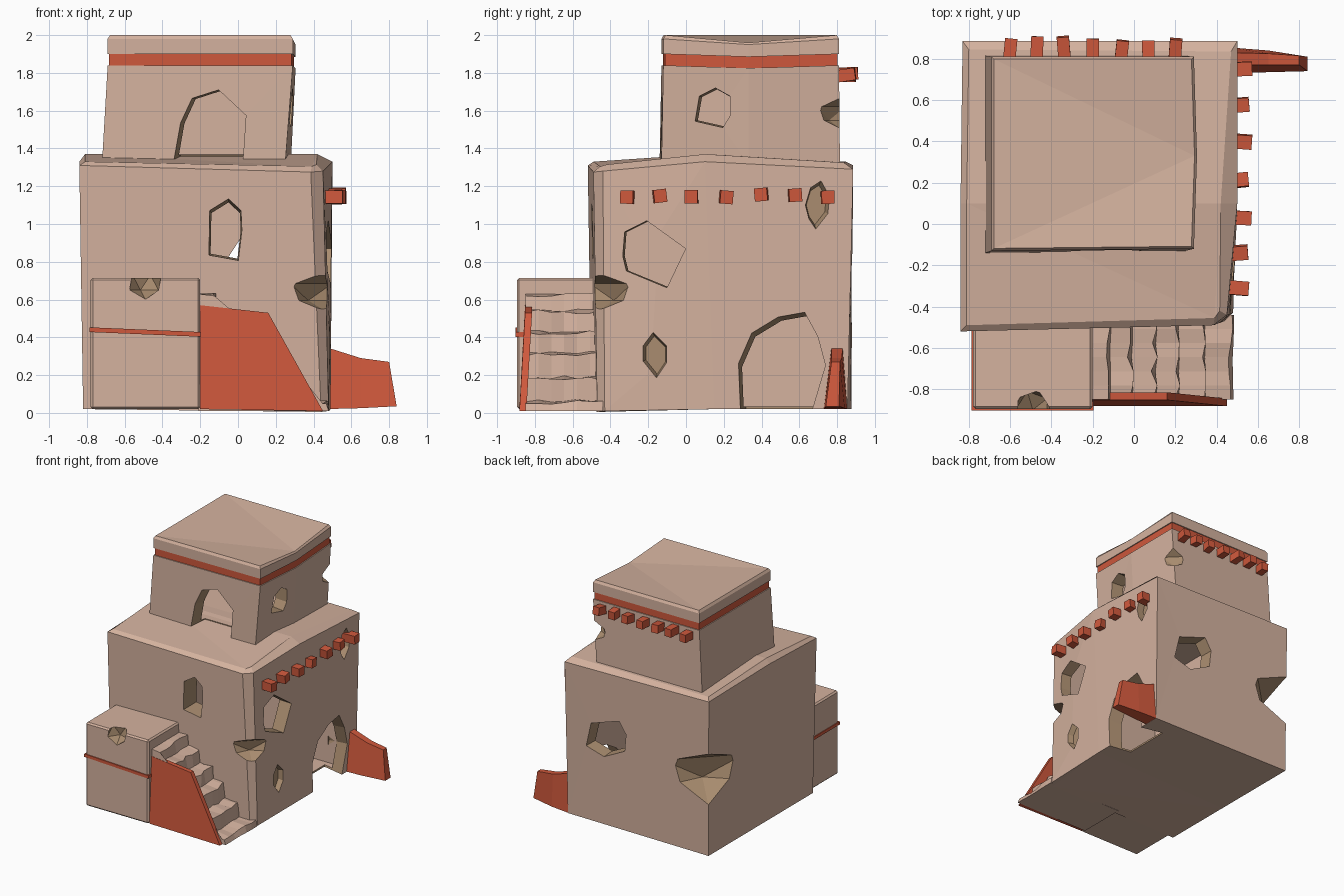
import bpy, bmesh, math, random
from mathutils import Matrix

if "Cube" in bpy.data.objects:
    bpy.data.objects.remove(bpy.data.objects["Cube"])

random.seed(4)


def material(name, col):
    m = bpy.data.materials.new(name)
    m.diffuse_color = (*col, 1)
    m.use_nodes = True
    m.node_tree.nodes["Principled BSDF"].inputs["Base Color"].default_value = m.diffuse_color
    return m


PLASTER = material("plaster", (0.66, 0.445, 0.345))
MUD = material("exposed_mud", (0.40, 0.265, 0.16))
RED = material("terracotta", (0.62, 0.098, 0.045))


def finish(name, bm, mat):
    bmesh.ops.triangulate(bm, faces=[f for f in bm.faces if len(f.verts) > 4])
    bmesh.ops.recalc_face_normals(bm, faces=bm.faces)
    me = bpy.data.meshes.new(name)
    # both wall slots exist everywhere so that cuts keep their colour
    for m in ([RED] if mat is RED else [PLASTER, MUD]):
        me.materials.append(m)
    for f in bm.faces:
        f.material_index = 1 if mat is MUD else 0
    bm.to_mesh(me)
    bm.free()
    ob = bpy.data.objects.new(name, me)
    bpy.context.collection.objects.link(ob)
    return ob


def loft(name, rings, mat):
    bm = bmesh.new()
    vs = [[bm.verts.new(p) for p in r] for r in rings]
    n = len(vs[0])
    for a, b in zip(vs, vs[1:]):
        for i in range(n):
            j = (i + 1) % n
            bm.faces.new((a[i], a[j], b[j], b[i]))
    bm.faces.new(vs[0][::-1])
    bm.faces.new(vs[-1])
    return finish(name, bm, mat)


def prism(name, pts, axis, a, b, mat, shift=(0, 0), scale=1.0):
    """Outline from depth a to depth b; the far end may shift and shrink."""
    cu = sum(p[0] for p in pts) / len(pts)
    cv = sum(p[1] for p in pts) / len(pts)
    far = [(cu + (u - cu) * scale + shift[0], cv + (v - cv) * scale + shift[1]) for u, v in pts]
    put = (lambda u, v, d: (d, u, v)) if axis == 'x' else (lambda u, v, d: (u, d, v))
    return loft(name, [[put(u, v, a) for u, v in pts], [put(u, v, b) for u, v in far]], mat)


def box(name, lo, hi, mat):
    r = [(lo[0], lo[1]), (hi[0], lo[1]), (hi[0], hi[1]), (lo[0], hi[1])]
    return loft(name, [[(x, y, z) for x, y in r] for z in (lo[2], hi[2])], mat)


def blob(loc, radii, turn=0):
    bm = bmesh.new()
    bmesh.ops.create_icosphere(bm, subdivisions=1, radius=1, matrix=Matrix.Translation(loc)
                               @ Matrix.Rotation(math.radians(turn), 4, 'Z')
                               @ Matrix.Diagonal((*radii, 1)))
    return finish("chip_cutter", bm, MUD)


def cut(ob, cutters):
    for c in cutters:
        c.hide_render = True
        m = ob.modifiers.new("cut", 'BOOLEAN')
        m.operation, m.solver, m.object = 'DIFFERENCE', 'EXACT', c
        bpy.context.view_layer.objects.active = ob
        bpy.ops.object.modifier_apply(modifier=m.name)
        bpy.data.objects.remove(c)


# Lower house: lofted rings with a worn front right corner and humped roof
house = loft("lower_house", [
    [(-.82, -.50, .02), (.44, -.47, .005), (.48, -.43, .01), (.49, .15, .02),
     (.49, .855, .02), (-.82, .875, .02), (-.82, .1, .02)],
    [(-.84, -.52, 1.31), (.385, -.49, 1.275), (.45, -.44, 1.28), (.50, .1, 1.33),
     (.50, .885, 1.29), (-.83, .885, 1.31), (-.84, .1, 1.33)],
    [(-.81, -.49, 1.33), (.39, -.455, 1.305), (.415, -.42, 1.315), (.42, .1, 1.37),
     (.47, .835, 1.325), (-.80, .845, 1.33), (-.81, .1, 1.37)]], PLASTER)
cut(house, [
    # room inside
    box("room", (-.5, -.34, .035), (.38, .76, 1.24), PLASTER),
    # doorway and windows
    prism("door", [(.27, .03), (.26, .28), (.33, .44), (.47, .525), (.61, .55), (.68, .42),
                   (.72, .27), (.65, .037)], 'x', .6, .3, MUD, (.05, -.05)),
    prism("side_window", [(-.35, .83), (-.34, .96), (-.22, 1.02), (-.01, .87), (-.11, .66), (-.33, .75)],
          'x', .6, .3, MUD, (.03, 0), .96),
    prism("front_window", [(-.155, 1.08), (-.05, 1.145), (.02, 1.08), (.025, .97), (.005, .80), (-.16, .83)],
          'y', -.6, -.3, MUD, (0, -.01), .84),
    prism("back_window", [(.27, .84), (0, .93), (-.065, .83), (-.05, .68), (.15, .58), (.32, .63)],
          'y', .98, .7, MUD, (0, 0), .9),
    # fallen plaster
    prism("chip_a", [(.63, 1.1), (.66, 1.2), (.72, 1.24), (.77, 1.15), (.76, 1.05), (.69, .96), (.65, 1.02)],
          'x', .53, .44, MUD, (-.01, 0), .75),
    prism("chip_b", [(-.24, .36), (-.18, .44), (-.1, .36), (-.1, .26), (-.16, .17), (-.24, .27)],
          'x', .52, .445, MUD, (.01, 0), .75),
    blob((.46, -.47, .64), (.14, .3, .1), -45),
    blob((-.82, .88, .66), (.28, .6, .21), 135),
])

# Upper tower, leaning slightly, with a bulging right wall
TOP = [(-.69, -.13), (.29, -.12), (.305, .33), (.29, .81), (-.69, .81)]
BOT = [(-.72, -.14), (.25, -.13), (.28, .33), (.255, .815), (-.72, .815)]


def tower_ring(grow, z, dip, pts=TOP):
    out = []
    for i, (x, y) in enumerate(pts):
        gx = grow if x > 0 else -grow
        gy = 0 if i == 2 else (grow if y > 0.5 else -grow)
        out.append((x + gx, y + gy, z - (dip if i == 2 else 0)))
    return out


tower = loft("upper_tower", [tower_ring(0, 1.32, 0, BOT), tower_ring(0, 1.84, .015)], PLASTER)
cut(tower, [
    box("tower_room", (-.62, -.04, 1.365), (.18, .72, 1.78), PLASTER),
    prism("arch", [(-.365, 1.34), (-.33, 1.54), (-.27, 1.67), (-.13, 1.715), (.015, 1.58), (0, 1.34)],
          'y', -.25, 0, MUD, (.055, -.01)),
    prism("tower_window", [(.035, 1.54), (.06, 1.68), (.15, 1.725), (.23, 1.68), (.23, 1.57), (.19, 1.505)],
          'x', .36, .12, MUD, (.02, 0), .85),
    blob((.275, .815, 1.585), (.09, .2, .08), 45),
])
loft("tower_red_band", [tower_ring(-.008, 1.83, .015), tower_ring(-.008, 1.91, .015)], RED)
loft("tower_cap", [tower_ring(0, 1.90, .015), tower_ring(0, 1.98, .03), tower_ring(-.012, 2.0, .04)], PLASTER)


# Roof beams poking through the walls
def beam(name, loc, size):
    bm = bmesh.new()
    rot = Matrix.Rotation(random.uniform(-.15, .15), 4, 'X') @ Matrix.Rotation(random.uniform(-.12, .12), 4, 'Z')
    bmesh.ops.create_cube(bm, size=1, matrix=Matrix.Translation(loc) @ rot @ Matrix.Diagonal((*size, 1)))
    finish(name, bm, RED)


for y in (-.31, -.14, .03, .21, .40, .575, .75):
    beam("side_beam", (.50 + random.uniform(-.01, .015), y, 1.15 + random.uniform(-.01, .01)), (.12, .068, .07))
for x in (-.6, -.47, -.34, -.2, -.06, .07, .2):
    beam("back_beam", (x, .835 + random.uniform(-.01, .015), 1.79 + random.uniform(-.01, .01)), (.06, .12, .065))

# Stair landing block with red stripe
landing = box("stair_landing", (-.78, -.895, .02), (-.20, -.45, .715), PLASTER)
bev = landing.modifiers.new("bevel", 'BEVEL')
bev.width, bev.segments = .012, 1
bpy.context.view_layer.objects.active = landing
bpy.ops.object.modifier_apply(modifier="bevel")
cut(landing, [blob((-.49, -.9, .69), (.095, .105, .09))])
loft("landing_red_stripe", [[(x, y, z + (.455 if x < -.5 else .43) - .015)
                             for x, y in ((-.786, -.903), (-.195, -.903), (-.195, -.46), (-.786, -.46))]
                            for z in (-.012, .013)], RED)

# Worn stairs: stepped profile swept back with jitter
steps = [(-.12, .63), (-.015, .54), (.10, .43), (.21, .315), (.335, .185), (.475, .06)]
slices = []
for k in range(7):
    y = -.85 + k * .41 / 6
    ring = [(-.21, y, .01), (-.21, y, .63)]
    for i, (x, z) in enumerate(steps):
        zn = steps[i + 1][1] if i < 5 else .01
        dx, dz = random.uniform(-.018, .014), random.uniform(-.015, .008)
        ring.append((x + dx, y, z + dz))
        ring.append((x + dx * .3 + .008, y, zn + (random.uniform(-.006, .012) if i < 5 else 0)))
    slices.append(ring)
loft("stairs", slices, PLASTER)

# Red stair parapet, leaning inward
side = [(-.2, .02, 0), (-.2, .57, .03), (.16, .53, .03), (.45, .01, 0)]
loft("stair_parapet", [[(x, y + lean, z) for x, z, lean in side] for y in (-.882, -.845)], RED)

# Red buttress at the back right corner, tapering outward
loft("buttress", [
    [(.46, .73, .02), (.46, .855, .02), (.46, .83, .35), (.46, .77, .35)],
    [(.65, .735, .025), (.65, .84, .025), (.65, .825, .29), (.65, .77, .29)],
    [(.84, .74, .035), (.84, .81, .035), (.80, .815, .27), (.80, .77, .27)]], RED)
